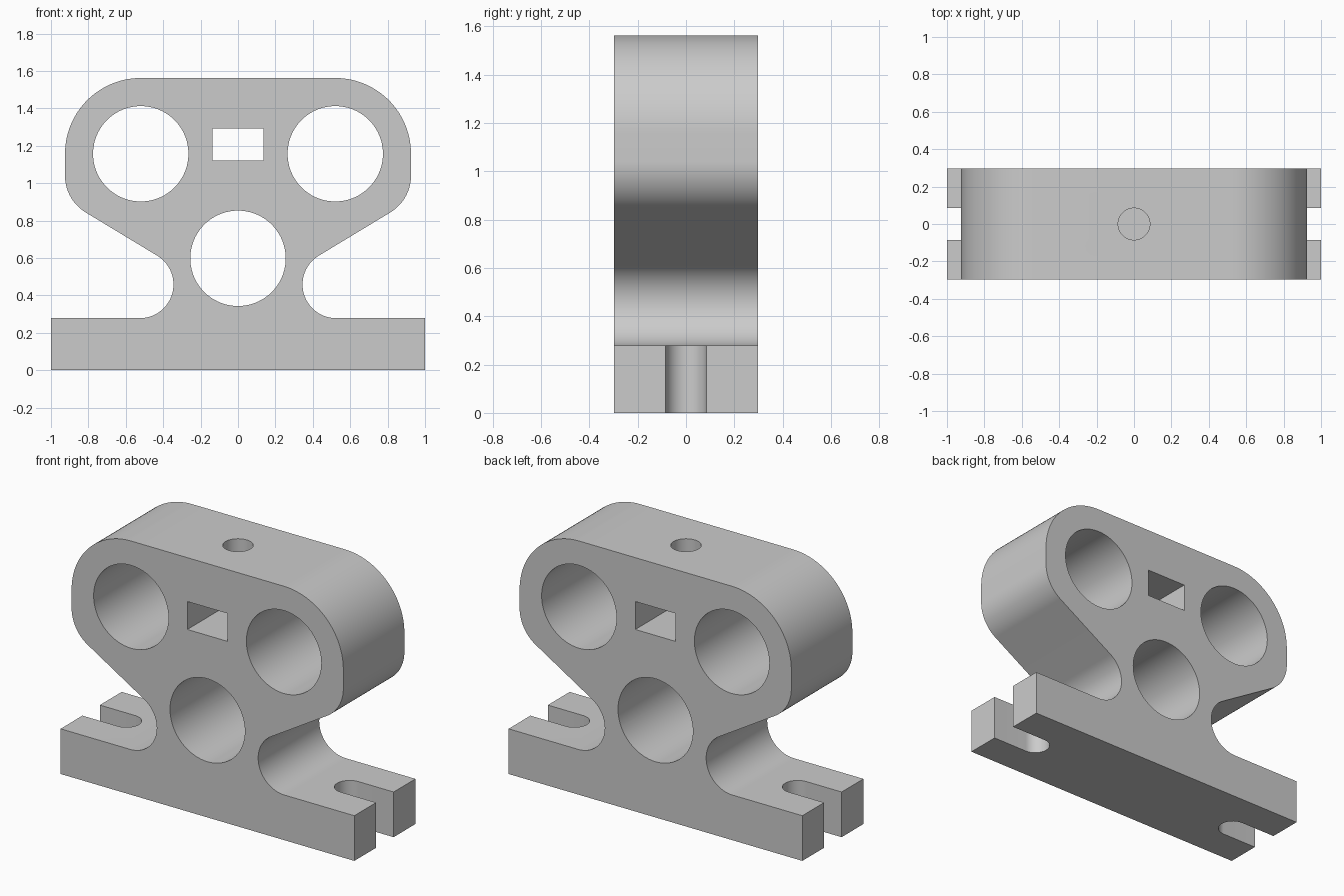
import bpy, bmesh, math
from mathutils import Vector

if "Cube" in bpy.data.objects:
    bpy.data.objects.remove(bpy.data.objects["Cube"])

HALF_DEPTH = 0.297

grey = bpy.data.materials.new("light_grey")
grey.diffuse_color = (0.6, 0.6, 0.6, 1)
grey.use_nodes = True
grey.node_tree.nodes["Principled BSDF"].inputs["Base Color"].default_value = grey.diffuse_color


def arc(cx, cy, r, start, end, n=28):
    """Points along an arc, angles in degrees."""
    angles = [math.radians(start + (end - start) * i / n) for i in range(n + 1)]
    return [(cx + r * math.cos(a), cy + r * math.sin(a)) for a in angles]


def circle(cx, cy, r, n=96):
    return arc(cx, cy, r, 0, 360, n)[:-1]


def prism(name, points, low, high, axis):
    """Extrude a closed outline along y (outline in xz) or z (outline in xy)."""
    place = (lambda p, h: (p[0], h, p[1])) if axis == 'Y' else (lambda p, h: (p[0], p[1], h))
    bm = bmesh.new()
    face = bm.faces.new([bm.verts.new(place(p, low)) for p in points])
    new = bmesh.ops.extrude_face_region(bm, geom=[face])["geom"]
    offset = Vector((0, high - low, 0) if axis == 'Y' else (0, 0, high - low))
    bmesh.ops.translate(bm, vec=offset, verts=[g for g in new if isinstance(g, bmesh.types.BMVert)])
    bmesh.ops.recalc_face_normals(bm, faces=bm.faces)
    mesh = bpy.data.meshes.new(name)
    bm.to_mesh(mesh)
    bm.free()
    mesh.materials.append(grey)
    obj = bpy.data.objects.new(name, mesh)
    bpy.context.collection.objects.link(obj)
    return obj


# Bracket outline: flat foot, concave neck, sloped underside, rounded shoulder
right = [(1, 0), (1, 0.278)]
right += arc(0.525, 0.458, 0.18, 270, 121)
right += arc(0.695, 1.04, 0.23, -59, 0)
right += arc(0.52, 1.157, 0.405, 0, 90)
left = [(-x, z) for x, z in reversed(right)]
bracket = prism("bracket_body", right + left, -HALF_DEPTH, HALF_DEPTH, 'Y')

# Three bores and the rectangular nut window run front to back
cutters = [prism("bore_cutter", circle(x, z, 0.255), -0.5, 0.5, 'Y')
           for x, z in ((-0.52, 1.157), (0.52, 1.157), (0, 0.598))]
window = [(-0.137, 1.12), (0.137, 1.12), (0.137, 1.292), (-0.137, 1.292)]
cutters.append(prism("nut_window_cutter", window, -0.5, 0.5, 'Y'))

# Screw hole from the top down into the window
cutters.append(prism("screw_hole_cutter", circle(0, 0, 0.085, 64), 1.2, 1.8, 'Z'))

# Open mounting slots at both ends of the foot
for side in (-1, 1):
    slot = [(1.2, -0.085)] + arc(0.76, 0, 0.085, 270, 90) + [(1.2, 0.085)]
    cutters.append(prism("slot_cutter", [(side * x, y) for x, y in slot], -0.1, 0.4, 'Z'))

bpy.context.view_layer.objects.active = bracket
for cutter in cutters:
    mod = bracket.modifiers.new("cut", 'BOOLEAN')
    mod.operation = 'DIFFERENCE'
    mod.solver = 'EXACT'
    mod.object = cutter
    bpy.ops.object.modifier_apply(modifier=mod.name)
    bpy.data.objects.remove(cutter, do_unlink=True)

# Smooth bores and fillets, crisp edges
bpy.ops.object.select_all(action='DESELECT')
bracket.select_set(True)
bpy.ops.object.shade_smooth_by_angle(angle=math.radians(30))
